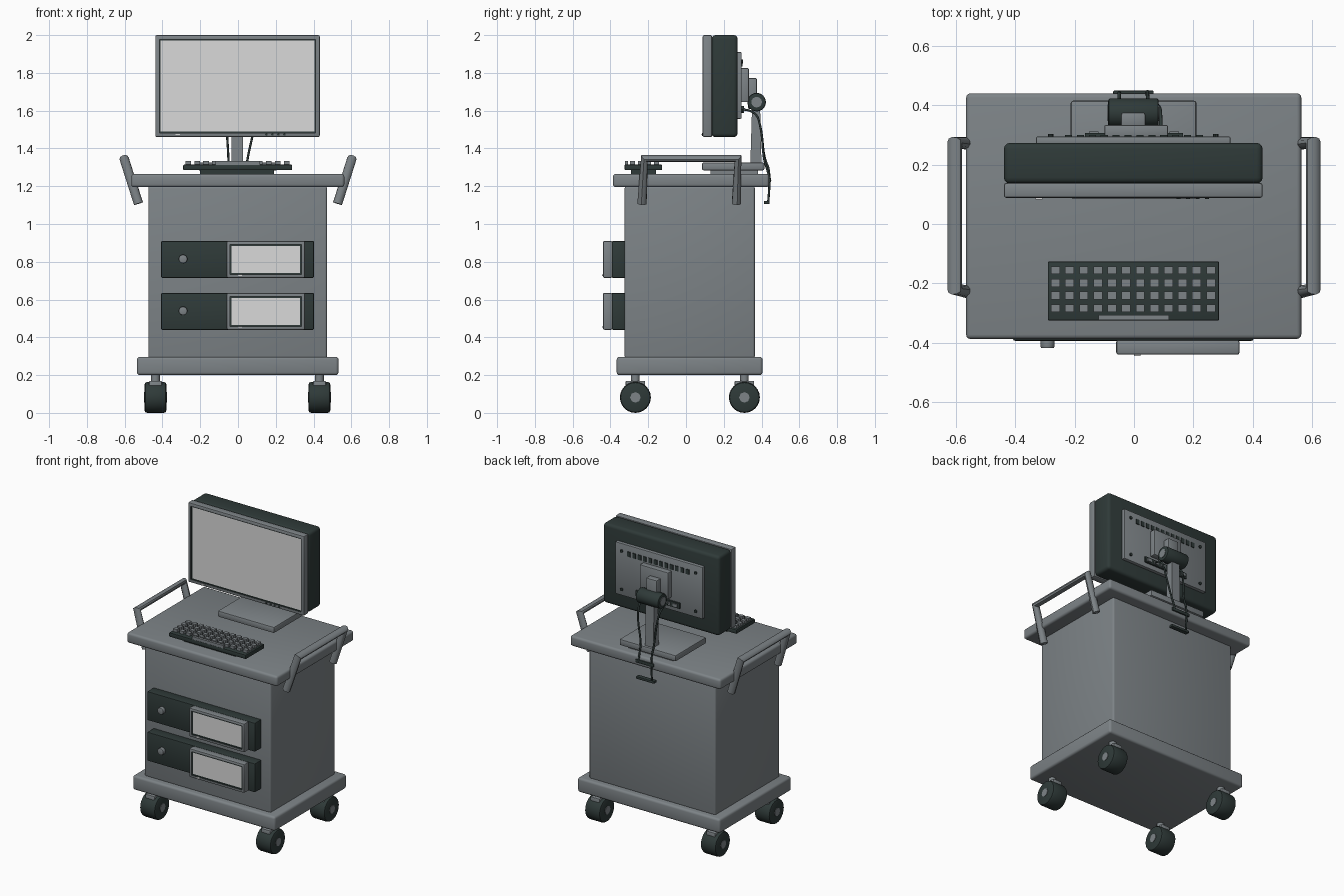
import bpy, bmesh, math
from mathutils import Vector, Matrix

if "Cube" in bpy.data.objects:
    bpy.data.objects.remove(bpy.data.objects["Cube"])


def material(name, rgb):
    m = bpy.data.materials.new(name)
    m.diffuse_color = (*rgb, 1)
    m.use_nodes = True
    m.node_tree.nodes["Principled BSDF"].inputs["Base Color"].default_value = m.diffuse_color
    return m


GREY = material("steel grey", (0.205, 0.228, 0.242))
DARK = material("dark charcoal", (0.028, 0.042, 0.040))
LIGHT = material("screen light grey", (0.70, 0.70, 0.70))


def finish(bm, name, mats, smooth=True):
    bmesh.ops.recalc_face_normals(bm, faces=bm.faces)
    me = bpy.data.meshes.new(name)
    bm.to_mesh(me)
    bm.free()
    for m in mats:
        me.materials.append(m)
    ob = bpy.data.objects.new(name, me)
    bpy.context.collection.objects.link(ob)
    if smooth:
        bpy.ops.object.select_all(action='DESELECT')
        ob.select_set(True)
        bpy.context.view_layer.objects.active = ob
        bpy.ops.object.shade_smooth_by_angle(angle=math.radians(35))
    return ob


def add_box(bm, x0, x1, y0, y1, z0, z1):
    mat = Matrix.Translation(((x0 + x1) / 2, (y0 + y1) / 2, (z0 + z1) / 2))
    mat = mat @ Matrix.Diagonal((x1 - x0, y1 - y0, z1 - z0, 1))
    bmesh.ops.create_cube(bm, size=1, matrix=mat)


def box(name, x0, x1, y0, y1, z0, z1, mat, bevel=0.0, segs=3):
    bm = bmesh.new()
    add_box(bm, x0, x1, y0, y1, z0, z1)
    if bevel:
        bmesh.ops.bevel(bm, geom=bm.edges[:], offset=bevel, segments=segs,
                        profile=0.5, affect='EDGES')
    return finish(bm, name, [mat], bevel > 0)


def cylinder(name, centre, r, length, axis, mat, sides=24, bevel=0.0):
    bm = bmesh.new()
    rot = Vector((0, 0, 1)).rotation_difference(Vector(axis)).to_matrix().to_4x4()
    bmesh.ops.create_cone(bm, cap_ends=True, segments=sides, radius1=r, radius2=r,
                          depth=length, matrix=Matrix.Translation(centre) @ rot)
    if bevel:
        rims = [e for e in bm.edges if any(len(f.verts) > 4 for f in e.link_faces)]
        bmesh.ops.bevel(bm, geom=rims, offset=bevel, segments=2, profile=0.5,
                        affect='EDGES')
    return finish(bm, name, [mat])


def tube(name, pts, r, mat, kind='POLY'):
    cu = bpy.data.curves.new(name, 'CURVE')
    cu.dimensions = '3D'
    cu.bevel_depth = r
    cu.bevel_resolution = 3
    cu.use_fill_caps = True
    sp = cu.splines.new(kind)
    sp.points.add(len(pts) - 1)
    for p, co in zip(sp.points, pts):
        p.co = (*co, 1)
    if kind == 'NURBS':
        sp.order_u = 3
        sp.use_endpoint_u = True
    cu.materials.append(mat)
    ob = bpy.data.objects.new(name, cu)
    bpy.context.collection.objects.link(ob)
    bpy.ops.object.select_all(action='DESELECT')
    ob.select_set(True)
    bpy.context.view_layer.objects.active = ob
    bpy.ops.object.convert(target='MESH')
    bpy.ops.object.shade_smooth_by_angle(angle=math.radians(40))


def display(name, x0, x1, y0, y1, z0, z1, frame, border, bevel=0.008):
    """Framed display: recessed dark border around a light screen on the front."""
    bm = bmesh.new()
    add_box(bm, x0, x1, y0, y1, z0, z1)
    bmesh.ops.bevel(bm, geom=bm.edges[:], offset=bevel, segments=2, profile=0.5,
                    affect='EDGES')
    bm.normal_update()
    front = max((f for f in bm.faces if f.normal.y < -0.99), key=lambda f: f.calc_area())
    bmesh.ops.inset_region(bm, faces=[front], thickness=frame - bevel)
    walls = bmesh.ops.inset_region(bm, faces=[front], thickness=0.001, depth=-0.008)
    rim = bmesh.ops.inset_region(bm, faces=[front], thickness=border)
    for f in walls['faces'] + rim['faces']:
        f.material_index = 1
    front.material_index = 2
    return finish(bm, name, [GREY, DARK, LIGHT])


# Cart body
box("base", -0.535, 0.532, -0.367, 0.405, 0.2, 0.297, GREY, 0.015)
box("cabinet", -0.475, 0.472, -0.325, 0.365, 0.29, 1.2, GREY, 0.012)
box("table_top", -0.565, 0.563, -0.387, 0.44, 1.195, 1.265, GREY, 0.015)

# Casters
for x in (-0.437, 0.431):
    for y in (-0.268, 0.309):
        cylinder("caster_wheel", (x, y, 0.082), 0.082, 0.116, (1, 0, 0), DARK, 24, 0.014)
        cylinder("caster_hub", (x, y, 0.082), 0.028, 0.122, (1, 0, 0), GREY, 8)
        cylinder("caster_stem", (x, y, 0.185), 0.023, 0.06, (0, 0, 1), GREY, 16)
        box("caster_bracket", x - 0.034, x + 0.034, y - 0.052, y + 0.052,
            0.125, 0.17, GREY, 0.006, 2)

# Side handles
for s in (-1, 1):
    low, high = (s * 0.527, 1.108), (s * 0.603, 1.347)
    tube("handle", [(low[0], -0.233, low[1]), (high[0], -0.22, high[1]),
                    (high[0], 0.275, high[1]), (low[0], 0.267, low[1])], 0.025, GREY)

# Drawer units with small displays and knobs
for z in (0.44, 0.715):
    box("drawer", -0.407, 0.402, -0.393, -0.32, z, z + 0.195, DARK, 0.006, 2)
    display("drawer_display", -0.06, 0.355, -0.44, -0.39, z, z + 0.195, 0.022, 0.010)
    box("drawer_light", 0.0, 0.022, -0.445, -0.438, z + 0.011, z + 0.018, LIGHT)
    cylinder("drawer_knob", (-0.291, -0.403, z + 0.1), 0.023, 0.03, (0, 1, 0), GREY, 20, 0.005)

# Monitor
display("monitor_front", -0.438, 0.433, 0.088, 0.138, 1.46, 2.0, 0.028, 0.008)
box("monitor_back", -0.438, 0.433, 0.136, 0.273, 1.46, 2.0, DARK, 0.02)
box("power_light", -0.332, -0.308, 0.083, 0.09, 1.47, 1.477, LIGHT)
for i in range(4):
    cylinder("monitor_button", (0.15 + 0.032 * i, 0.088, 1.474), 0.007, 0.008,
             (0, 1, 0), DARK, 10)

# Rear plate with vents, screws and port strip
box("rear_plate", -0.33, 0.325, 0.265, 0.295, 1.557, 1.91, GREY, 0.006, 2)
for i in range(12):
    x = -0.22 + 0.04 * i
    box("vent", x - 0.012, x + 0.012, 0.29, 0.3, 1.835, 1.868, DARK)
for x in (-0.28, 0.275):
    for z in (1.6, 1.86):
        cylinder("rear_screw", (x, 0.297, z), 0.01, 0.012, (0, 1, 0), DARK, 10)
box("port_strip", -0.165, 0.165, 0.29, 0.306, 1.588, 1.625, DARK)
for i in range(6):
    x = -0.135 + 0.054 * i
    box("port", x - 0.016, x + 0.016, 0.3, 0.312, 1.597, 1.615, GREY)

# Monitor stand
box("mount_plate", -0.1, 0.115, 0.29, 0.333, 1.645, 1.825, GREY, 0.006, 2)
box("mount_block", -0.043, 0.038, 0.328, 0.375, 1.61, 1.772, GREY, 0.006, 2)
cylinder("hinge", (-0.002, 0.374, 1.645), 0.049, 0.17, (1, 0, 0), DARK, 24, 0.008)
cylinder("hinge_cap", (-0.002, 0.374, 1.645), 0.028, 0.176, (1, 0, 0), GREY, 16)
bm = bmesh.new()
side = [(0.34, 1.3), (0.40, 1.3), (0.392, 1.63), (0.35, 1.63)]
arm = bm.faces.new([bm.verts.new((-0.035, y, z)) for y, z in side])
ext = bmesh.ops.extrude_face_region(bm, geom=[arm])
bmesh.ops.translate(bm, vec=(0.062, 0, 0),
                    verts=[v for v in ext['geom'] if isinstance(v, bmesh.types.BMVert)])
finish(bm, "stand_arm", [GREY], False)
box("stand_base", -0.213, 0.21, 0.085, 0.415, 1.284, 1.326, GREY, 0.008, 2)
box("stand_foot", -0.17, 0.17, 0.13, 0.38, 1.26, 1.29, GREY)

# Cables and plugs
tube("cable_upper", [(0.09, 0.31, 1.605), (0.09, 0.37, 1.6), (0.085, 0.40, 1.5),
                     (0.05, 0.41, 1.35), (0.045, 0.43, 1.29), (0.045, 0.446, 1.23)],
     0.006, DARK, 'NURBS')
tube("cable_lower", [(-0.08, 0.31, 1.605), (-0.075, 0.37, 1.6), (-0.06, 0.40, 1.5),
                     (-0.05, 0.412, 1.35), (-0.05, 0.45, 1.27), (-0.05, 0.435, 1.115)],
     0.006, DARK, 'NURBS')
box("plug_upper", -0.07, 0.066, 0.43, 0.449, 1.219, 1.241, DARK, 0.004, 2)
box("plug_lower", -0.07, 0.066, 0.413, 0.443, 1.106, 1.123, DARK, 0.004, 2)

# Keyboard
box("keyboard", -0.29, 0.286, -0.325, -0.126, 1.286, 1.314, DARK, 0.004, 2)
box("keyboard_foot", -0.2, 0.19, -0.29, -0.16, 1.262, 1.29, DARK)
bm = bmesh.new()
for i in range(12):
    for j in range(4):
        x, y = -0.264 + 0.0475 * i, -0.156 - 0.0425 * j
        add_box(bm, x - 0.015, x + 0.015, y - 0.013, y + 0.013, 1.31, 1.333)
add_box(bm, -0.12, 0.117, -0.323, -0.306, 1.31, 1.333)
finish(bm, "keys", [GREY], False)
